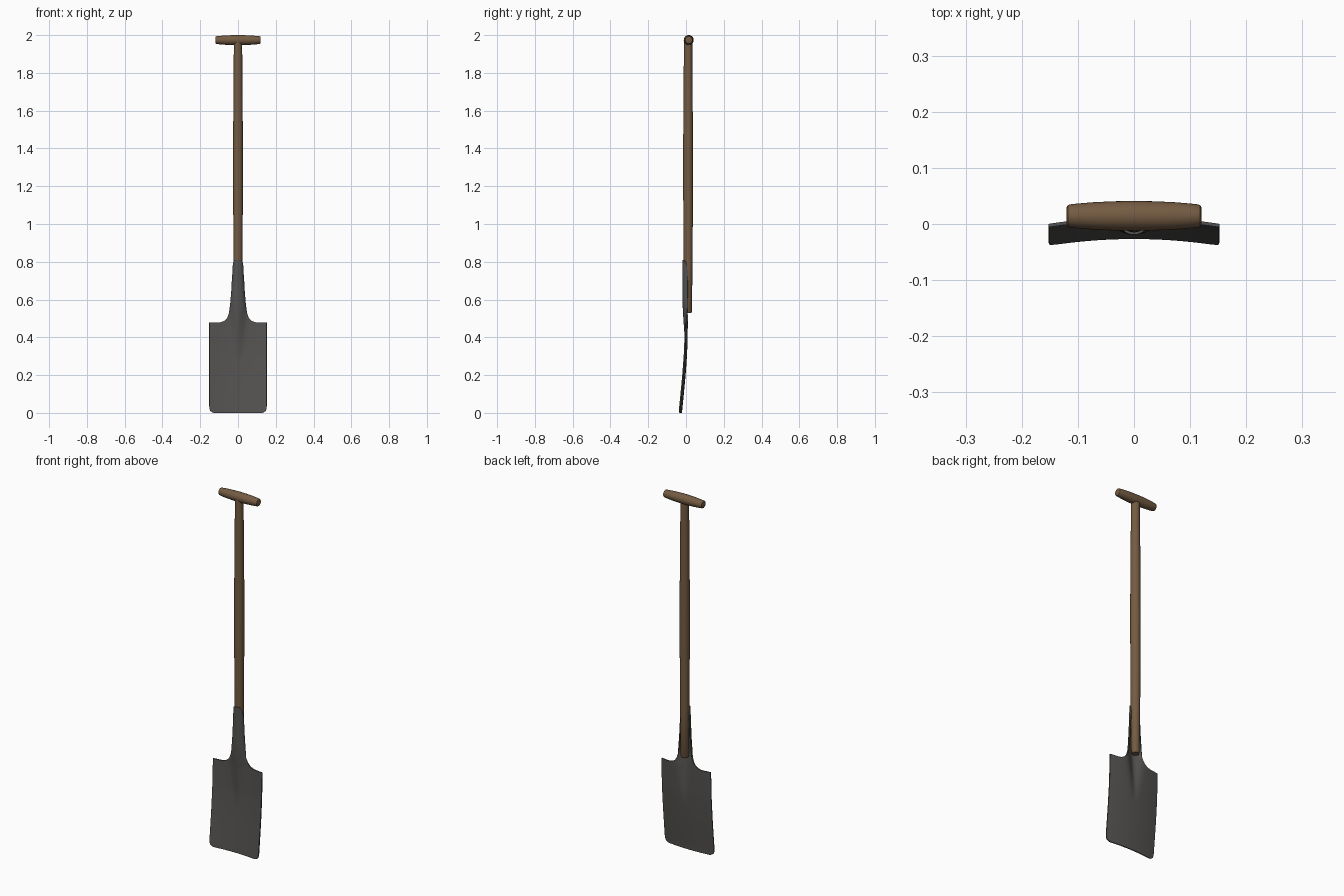
import bpy, bmesh, math
from mathutils import Matrix

if "Cube" in bpy.data.objects:
    bpy.data.objects.remove(bpy.data.objects["Cube"])


def material(name, rgb):
    m = bpy.data.materials.new(name)
    m.diffuse_color = (*rgb, 1)
    m.use_nodes = True
    m.node_tree.nodes["Principled BSDF"].inputs["Base Color"].default_value = m.diffuse_color
    return m


wood = material("brown wood", (0.175, 0.105, 0.055))
steel = material("dark steel", (0.09, 0.087, 0.083))


def interp(pts, z):
    """Piecewise linear lookup in (z, value) pairs."""
    if z <= pts[0][0]:
        return pts[0][1]
    for (a, va), (b, vb) in zip(pts, pts[1:]):
        if z <= b:
            return va + (vb - va) * (z - a) / (b - a)
    return pts[-1][1]


def soft(pts, z):
    return sum(interp(pts, z + d * 0.012) for d in (-2, -1, 0, 1, 2)) / 5


def step(a, b, z):
    t = min(1, max(0, (z - a) / (b - a)))
    return t * t * (3 - 2 * t)


def finish(bm, name, mat, angle):
    bmesh.ops.recalc_face_normals(bm, faces=bm.faces)
    me = bpy.data.meshes.new(name)
    bm.to_mesh(me)
    bm.free()
    me.materials.append(mat)
    ob = bpy.data.objects.new(name, me)
    bpy.context.collection.objects.link(ob)
    bpy.ops.object.select_all(action='DESELECT')
    ob.select_set(True)
    bpy.context.view_layer.objects.active = ob
    bpy.ops.object.shade_smooth_by_angle(angle=math.radians(angle))
    return ob


def turned(name, profile, matrix, n=32):
    """Lathe a list of (radius, height) pairs round z, with capped ends."""
    bm = bmesh.new()
    rings = [[bm.verts.new((r * math.cos(2 * math.pi * i / n),
                            r * math.sin(2 * math.pi * i / n), h)) for i in range(n)]
             for r, h in profile]
    for lo, hi in zip(rings, rings[1:]):
        for i in range(n):
            j = (i + 1) % n
            bm.faces.new((lo[i], lo[j], hi[j], hi[i]))
    bm.faces.new(rings[0])
    bm.faces.new(rings[-1])
    bm.transform(matrix)
    return finish(bm, name, wood, 35)


# Shaft, slightly swollen in the middle
turned("shaft", [(0.018, 0.53), (0.0205, 0.535), (0.0235, 0.8), (0.0255, 1.1), (0.026, 1.3),
                 (0.0255, 1.5), (0.0235, 1.75), (0.022, 1.97)],
       Matrix.Translation((0, 0.011, 0)))

# Cross grip, barrel shaped with eased ends
half = [(0.0265, 0.0), (0.026, 0.035), (0.0245, 0.07), (0.022, 0.1), (0.0205, 0.114),
        (0.019, 0.118), (0.0155, 0.12)]
turned("grip", [(r, -h) for r, h in reversed(half)] + half[1:],
       Matrix.Translation((0, 0.0145, 1.9735)) @ Matrix.Rotation(math.pi / 2, 4, 'Y'))

# Blade and socket: one pressed sheet, (z, value) curves
SHOULDER = 0.478
INNER = [(SHOULDER, 0.1), (0.481, 0.088), (0.486, 0.075), (0.495, 0.063), (0.51, 0.053),
         (0.53, 0.046), (0.57, 0.039), (0.64, 0.033), (0.72, 0.029), (0.81, 0.0255)]
OUTER = [(0.0, 0.125), (0.003, 0.136), (0.01, 0.146), (0.02, 0.15), (0.035, 0.152)]
BASE = [(0, -0.0245), (0.1, -0.0145), (0.2, -0.005), (0.32, 0.004), (0.48, 0.0095), (0.81, 0.01)]
BULGE = [(0.27, 0), (0.35, 0.006), (0.42, 0.013), (0.5, 0.021), (0.6, 0.026), (0.81, 0.026)]
SPREAD = [(0.27, 0.014), (0.5, 0.034)]

zs = [0, 0.003, 0.01, 0.02, 0.035] + [0.035 + (SHOULDER - 0.035) * i / 22 for i in range(1, 23)]
zs += [0.481, 0.486, 0.495, 0.51, 0.53, 0.55, 0.57] + [0.57 + 0.24 * i / 12 for i in range(1, 13)]
N = 28


def sheet_point(x, z, u):
    t = step(0.48, 0.58, z)
    gauss = math.exp(-(x / interp(SPREAD, z)) ** 2)
    fold = gauss * (1 - t) + math.cos(u * math.pi / 2) * t
    y = soft(BASE, z) - 0.012 * (x / 0.152) ** 2 - soft(BULGE, z) * fold
    return (x, y, z - 0.055 * u ** 4 * step(0.69, 0.81, z))


bm = bmesh.new()
rows = []
for z in zs:
    w, t = interp(INNER, z), step(0.48, 0.58, z)
    row = []
    for i in range(N + 1):
        u = 2 * i / N - 1
        x = w * (u * (1 - t) + math.sin(u * math.pi / 2) * t)
        row.append(bm.verts.new(sheet_point(x, z, u)))
    if z <= SHOULDER + 1e-6:      # side wings exist only below the shoulders
        for k in range(1, 6):
            x = w + (interp(OUTER, z) - w) * k / 5
            row.insert(0, bm.verts.new(sheet_point(-x, z, 1)))
            row.append(bm.verts.new(sheet_point(x, z, 1)))
    rows.append(row)
for lo, hi in zip(rows, rows[1:]):
    skip = (len(lo) - len(hi)) // 2
    a = lo[skip:len(lo) - skip]
    for i in range(len(hi) - 1):
        bm.faces.new((a[i], a[i + 1], hi[i + 1], hi[i]))
blade = finish(bm, "blade_and_socket", steel, 50)
sol = blade.modifiers.new("thickness", 'SOLIDIFY')
sol.thickness = 0.006
sol.offset = 0
bpy.ops.object.modifier_apply(modifier=sol.name)
bpy.ops.object.shade_smooth_by_angle(angle=math.radians(50))
